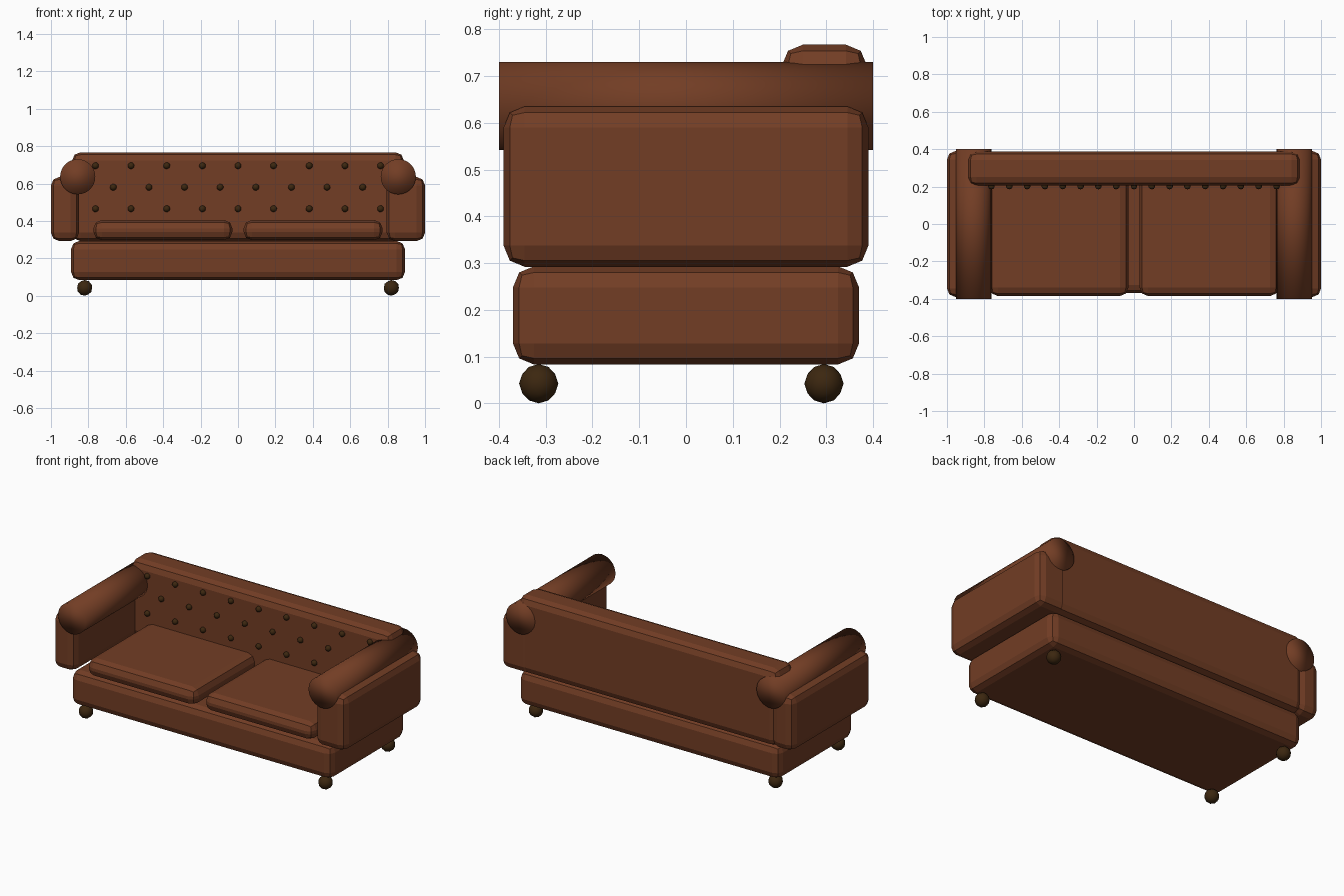
import bpy, math

if "Cube" in bpy.data.objects:
    bpy.data.objects.remove(bpy.data.objects["Cube"])


def material(name, rgb):
    m = bpy.data.materials.new(name)
    m.diffuse_color = (*rgb, 1)
    m.use_nodes = True
    m.node_tree.nodes["Principled BSDF"].inputs["Base Color"].default_value = m.diffuse_color
    return m


leather = material("brown leather", (0.17, 0.047, 0.018))
dark_wood = material("dark brown", (0.045, 0.02, 0.005))


def finish(name, mat):
    ob = bpy.context.object
    ob.name = name
    ob.data.materials.append(mat)
    return ob


def padded_box(name, x, y, z, bevel=0.045):
    """Bevelled block given as (min, max) ranges."""
    ranges = (x, y, z)
    bpy.ops.mesh.primitive_cube_add(size=1, location=[(a + b) / 2 for a, b in ranges])
    ob = finish(name, leather)
    ob.scale = [b - a for a, b in ranges]
    bpy.ops.object.transform_apply(location=False, rotation=False, scale=True)
    mod = ob.modifiers.new("soft edges", 'BEVEL')
    mod.width = bevel
    mod.segments = 2
    return ob


def ball(name, radius, loc):
    bpy.ops.mesh.primitive_ico_sphere_add(subdivisions=2, radius=radius, location=loc)
    finish(name, dark_wood)
    bpy.ops.object.shade_smooth()


# Upholstered blocks
padded_box("base", (-0.893, 0.893), (-0.37, 0.37), (0.083, 0.293))
padded_box("backrest", (-0.887, 0.887), (0.205, 0.387), (0.292, 0.767))
padded_box("left_arm", (-1.0, -0.85), (-0.39, 0.39), (0.292, 0.635))
padded_box("right_arm", (0.795, 1.0), (-0.39, 0.39), (0.292, 0.635))

for side, s in (("left", -1), ("right", 1)):
    # Seat cushion
    padded_box(side + "_cushion", tuple(sorted((s * 0.03, s * 0.773))),
               (-0.385, 0.25), (0.297, 0.405))
    # Rolled arm top
    bpy.ops.mesh.primitive_cylinder_add(vertices=32, radius=0.094, depth=0.8,
                                        location=(s * 0.857, 0, 0.636),
                                        rotation=(math.pi / 2, 0, 0))
    finish(side + "_arm_roll", leather)
    bpy.ops.object.shade_smooth()
    # Ball feet
    for end, y in (("front", -0.315), ("back", 0.295)):
        ball(f"{end}_{side}_foot", 0.042, (s * 0.82, y, 0.042))

# Staggered tufting buttons
for z, count in ((0.695, 9), (0.58, 8), (0.465, 9)):
    for i in range(count):
        ball("button", 0.018, ((i - (count - 1) / 2) * 0.1905, 0.203, z))
